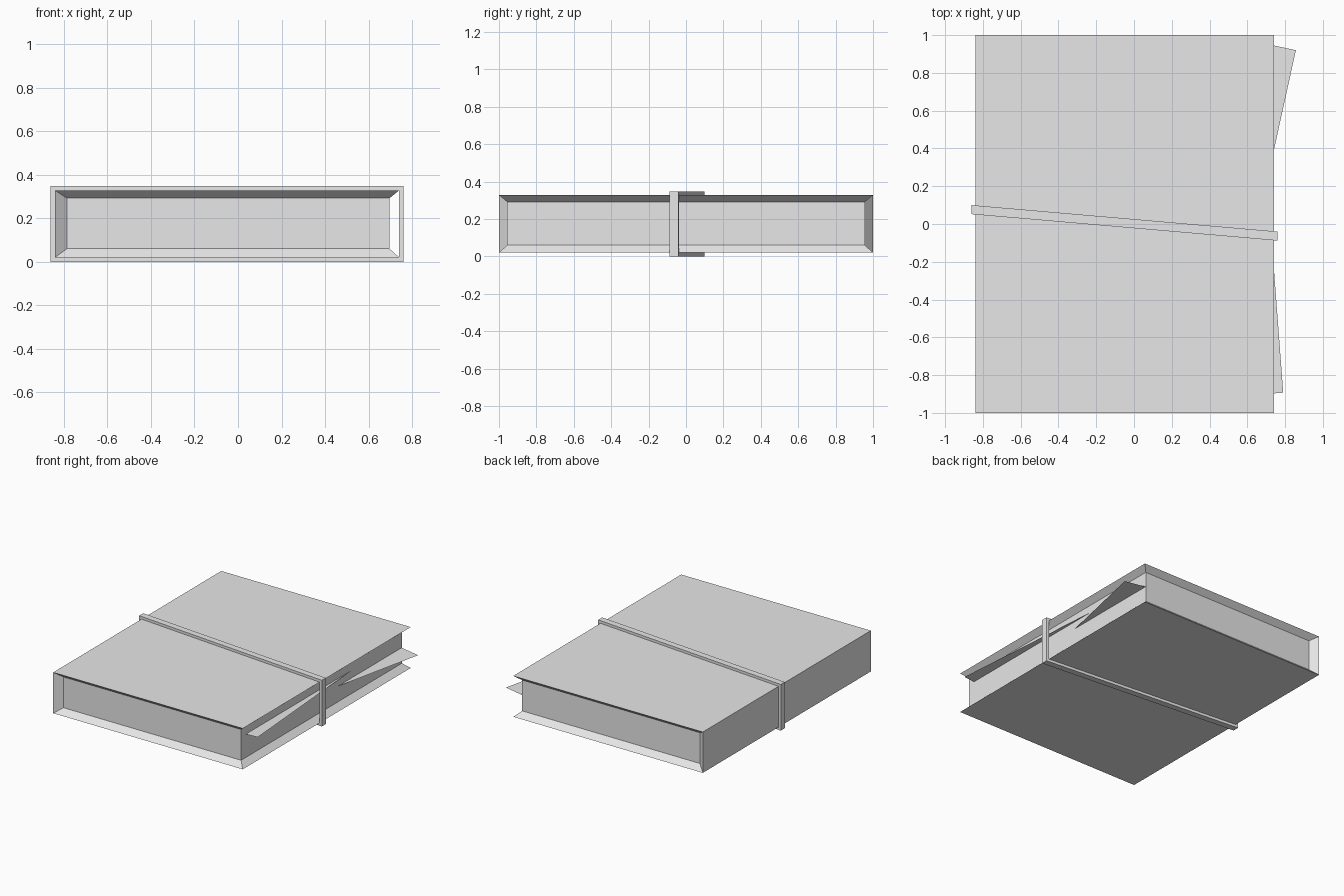
import bpy, bmesh
from itertools import product

cube = bpy.data.objects.get("Cube")
if cube:
    bpy.data.objects.remove(cube, do_unlink=True)

grey = bpy.data.materials.new("plain_grey")
grey.use_nodes = True
GREY = (0.8, 0.8, 0.8, 1)
grey.diffuse_color = GREY
grey.node_tree.nodes["Principled BSDF"].inputs["Base Color"].default_value = GREY


def finish(bm, name):
    bmesh.ops.recalc_face_normals(bm, faces=bm.faces)
    mesh = bpy.data.meshes.new(name)
    bm.to_mesh(mesh)
    bm.free()
    mesh.materials.append(grey)
    obj = bpy.data.objects.new(name, mesh)
    bpy.context.collection.objects.link(obj)
    return obj


def box_corners(bm, xs, ys, zs):
    return {(i, j, k): bm.verts.new((xs[i], ys[j], zs[k]))
            for i, j, k in product((0, 1), repeat=3)}


LEFT, RIGHT, BOTTOM, TOP = -0.84, 0.74, 0.02, 0.328

# Book: cover corners outside, recessed page block inside, joined by sloping rims
bm = bmesh.new()
cover = box_corners(bm, (LEFT, RIGHT), (-1, 1), (BOTTOM, TOP))
pages = box_corners(bm, (-0.786, 0.696), (-0.957, 0.957), (0.06, 0.292))
RING = ((0, 0), (1, 0), (1, 1), (0, 1))

for k in (0, 1):
    bm.faces.new([cover[i, j, k] for i, j in RING])            # top and bottom boards
bm.faces.new([cover[0, j, k] for j, k in RING])                # spine
bm.faces.new([pages[1, j, k] for j, k in RING])                # fore edge of pages
for j in (0, 1):
    bm.faces.new([pages[i, j, k] for i, k in RING])            # head and tail of pages
    bm.faces.new([cover[0, j, 0], cover[0, j, 1],
                  pages[0, j, 1], pages[0, j, 0]])             # spine rim
    for k in (0, 1):
        bm.faces.new([cover[0, j, k], cover[1, j, k],
                      pages[1, j, k], pages[0, j, k]])         # head and tail rims
for k in (0, 1):
    bm.faces.new([cover[1, 0, k], cover[1, 1, k],
                  pages[1, 1, k], pages[1, 0, k]])             # fore edge rims
finish(bm, "book")

# Strap: hollow rectangular loop slanting across the book
bm = bmesh.new()
T = 0.02
outer = ((LEFT - T, 0), (RIGHT + T, 0), (RIGHT + T, TOP + T), (LEFT - T, TOP + T))
inner = ((LEFT, BOTTOM), (RIGHT, BOTTOM), (RIGHT, TOP), (LEFT, TOP))


def strap_loop(points, offset):
    mid = (LEFT + RIGHT) / 2
    return [bm.verts.new((x, 0.006 - 0.0865 * (x - mid) + offset, z)) for x, z in points]


loops = [strap_loop(outer, -0.024), strap_loop(outer, 0.024),
         strap_loop(inner, 0.024), strap_loop(inner, -0.024)]
for a, b in zip(loops, loops[1:] + loops[:1]):
    for n in range(4):
        m = (n + 1) % 4
        bm.faces.new((a[n], a[m], b[m], b[n]))
finish(bm, "strap")


# Loose pages: flat corners sticking out of the fore edge
def loose_page(name, points, z):
    bm = bmesh.new()
    face = bm.faces.new([bm.verts.new((x, y, z)) for x, y in points])
    obj = finish(bm, name)
    if obj.data.polygons[0].normal.z < 0:
        obj.data.flip_normals()


loose_page("loose_page_back", ((0.857, 0.92), (0.694, 0.955), (0.694, 0.18)), 0.178)
loose_page("loose_page_front", ((0.79, -0.893), (0.694, 0.38), (0.694, -0.9)), 0.235)
